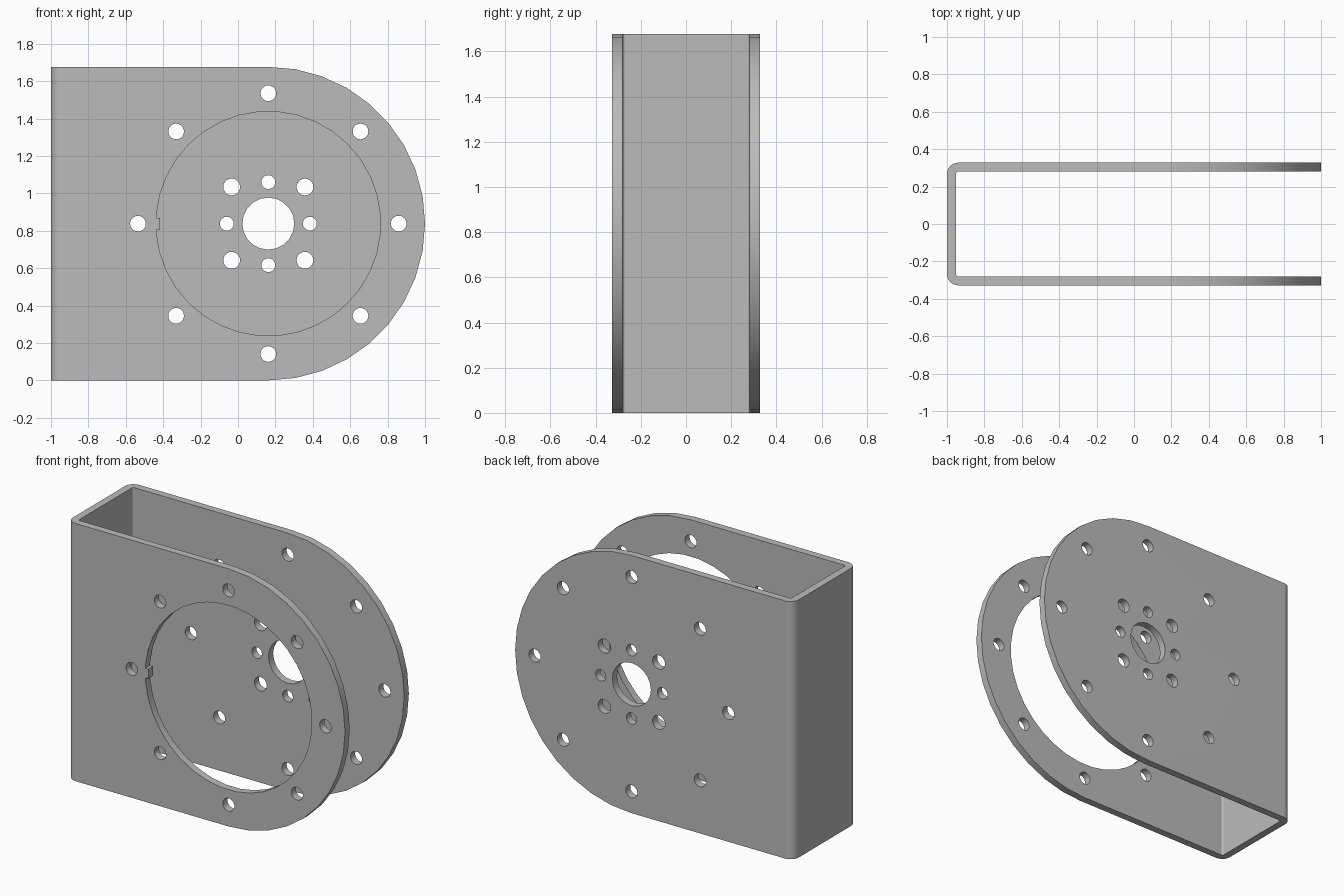
import bpy
import bmesh
from math import cos, sin, pi, radians

cube = bpy.data.objects.get("Cube")
if cube:
    bpy.data.objects.remove(cube, do_unlink=True)

RADIUS = 0.838            # rounded end of both plates, half the height
CX, CZ = 0.162, RADIUS    # shared axis of the holes
HALF_DEPTH = 0.328
THICK = 0.048
BEND = 0.06               # outer bend radius


def arc(cx, cy, r, start, end, steps):
    angles = [radians(start + (end - start) * i / steps) for i in range(steps + 1)]
    return [(cx + r * cos(a), cy + r * sin(a)) for a in angles]


def circle(cx, cy, r, sides):
    return arc(cx, cy, r, 0, 360, sides)[:-1]


def prism(bm, points, axis, lo, hi):
    """Extrude a closed outline along Y (points are x, z) or Z (points are x, y)."""
    def place(p, d):
        return (p[0], d, p[1]) if axis == "Y" else (p[0], p[1], d)
    face = bm.faces.new([bm.verts.new(place(p, lo)) for p in points])
    top = bmesh.ops.extrude_face_region(bm, geom=[face])["geom"]
    move = (0, hi - lo, 0) if axis == "Y" else (0, 0, hi - lo)
    bmesh.ops.translate(bm, vec=move, verts=[v for v in top if isinstance(v, bmesh.types.BMVert)])


def make_object(name, bm):
    bmesh.ops.recalc_face_normals(bm, faces=bm.faces)
    mesh = bpy.data.meshes.new(name)
    bm.to_mesh(mesh)
    bm.free()
    obj = bpy.data.objects.new(name, mesh)
    bpy.context.collection.objects.link(obj)
    return obj


def apply_boolean(target, cutter, operation):
    mod = target.modifiers.new(operation.title(), "BOOLEAN")
    mod.operation, mod.solver, mod.object = operation, "EXACT", cutter
    bpy.context.view_layer.objects.active = target
    bpy.ops.object.modifier_apply(modifier=mod.name)
    bpy.data.objects.remove(cutter, do_unlink=True)


# Folded channel: two side plates joined by a web with rounded bends
bx, by = -1 + BEND, HALF_DEPTH - BEND
outer = arc(bx, by, BEND, 90, 180, 6) + arc(bx, -by, BEND, 180, 270, 6)
inner = arc(bx, by, BEND - THICK, 90, 180, 4) + arc(bx, -by, BEND - THICK, 180, 270, 4)
ends = [(1.1, -HALF_DEPTH), (1.1, THICK - HALF_DEPTH)]
far_ends = [(1.1, HALF_DEPTH - THICK), (1.1, HALF_DEPTH)]
bm = bmesh.new()
prism(bm, outer + ends + inner[::-1] + far_ends, "Z", -0.1, 2 * RADIUS + 0.1)
bracket = make_object("folded_bracket", bm)

# Side outline with the rounded end
bm = bmesh.new()
outline = arc(CX, CZ, RADIUS, -90, 90, 18) + [(-1.2, 2 * RADIUS), (-1.2, 0)]
prism(bm, outline, "Y", -0.5, 0.5)
apply_boolean(bracket, make_object("side_outline", bm), "INTERSECT")

# Hole cutters
bm = bmesh.new()
for i in range(8):
    a = i * pi / 4
    # Mounting holes through both plates
    prism(bm, circle(CX + 0.697 * cos(a), CZ + 0.697 * sin(a), 0.042, 20), "Y", -0.5, 0.5)
    # Ring of alternating small holes in the back plate
    ring, size = (0.277, 0.045) if i % 2 else (0.222, 0.037)
    prism(bm, circle(CX + ring * cos(a), CZ + ring * sin(a), size, 20), "Y", 0.1, 0.5)
# Centre hole in the back plate
prism(bm, circle(CX, CZ, 0.139, 20), "Y", 0.1, 0.5)
# Large front opening with a small locating tab
edge, tip, half = -0.598, -0.578, 0.031
tab = [(CX + x, CZ + z) for x, z in
       [(edge, half), (tip, half), (tip, -half), (edge, -half)]]
prism(bm, arc(CX, CZ, 0.6, -175, 175, 35) + tab, "Y", -0.5, -0.1)
apply_boolean(bracket, make_object("hole_cutters", bm), "DIFFERENCE")

# Plain grey metal
grey = bpy.data.materials.new("grey_metal")
colour = (0.5, 0.5, 0.5, 1)
grey.use_nodes = True
grey.diffuse_color = colour
grey.node_tree.nodes["Principled BSDF"].inputs["Base Color"].default_value = colour
bracket.data.materials.clear()
bracket.data.materials.append(grey)

# Smooth bends and hole walls, crisp edges
bpy.ops.object.select_all(action="DESELECT")
bracket.select_set(True)
bpy.context.view_layer.objects.active = bracket
bpy.ops.object.shade_smooth_by_angle(angle=radians(30))
weighted = bracket.modifiers.new("Weighted Normals", "WEIGHTED_NORMAL")
weighted.keep_sharp = True
